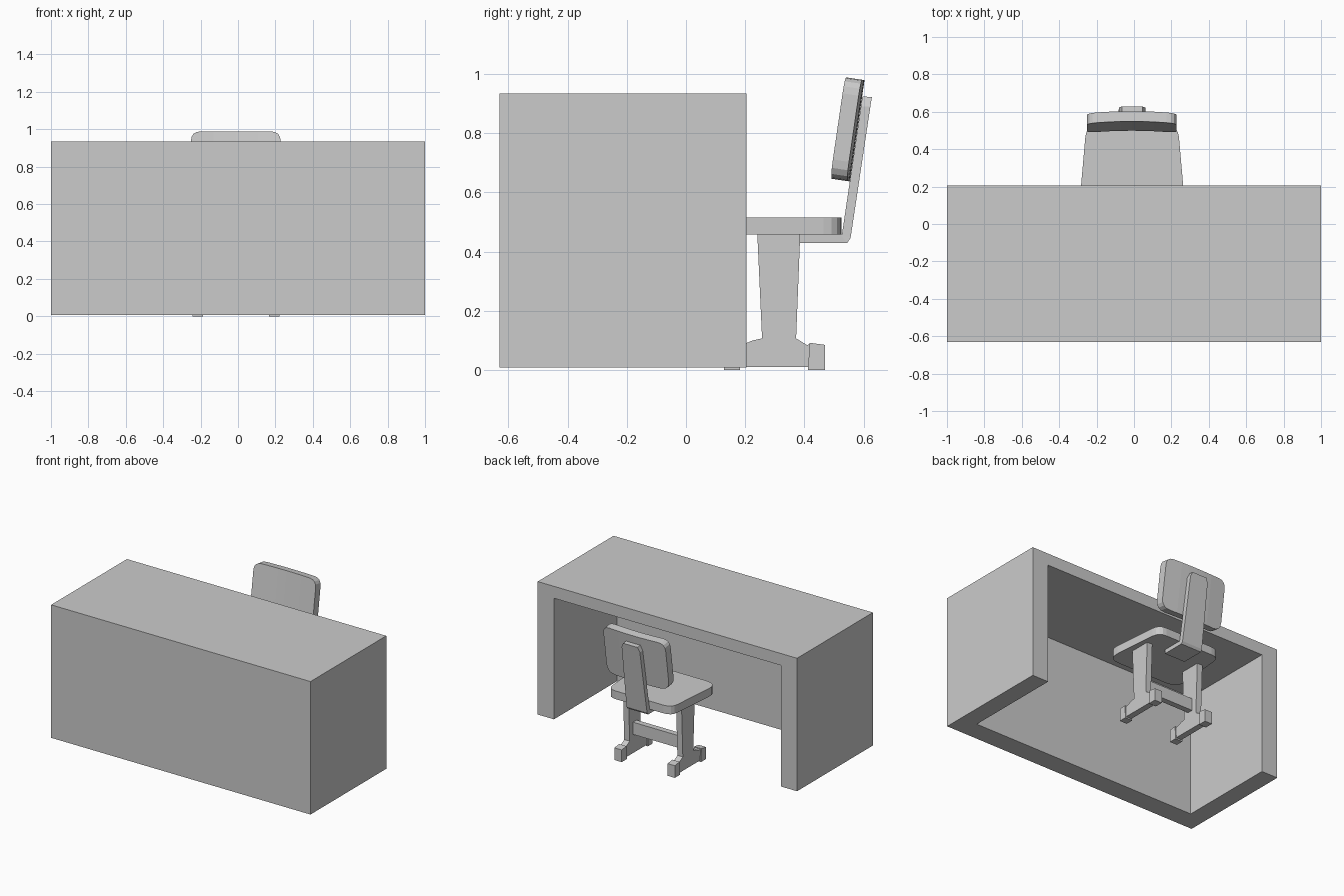
import bpy, bmesh, math
from mathutils import Vector, Matrix

if "Cube" in bpy.data.objects:
    bpy.data.objects.remove(bpy.data.objects["Cube"])

CX = -0.01  # chair centre line


def add(name, bm):
    bmesh.ops.recalc_face_normals(bm, faces=bm.faces)
    me = bpy.data.meshes.new(name)
    bm.to_mesh(me)
    bm.free()
    ob = bpy.data.objects.new(name, me)
    bpy.context.collection.objects.link(ob)
    return ob


def prism_bm(pts, axis, lo, hi):
    """Extrude a 2D outline along an axis (x: pts are y,z / y: x,z / z: x,y)."""
    put = {'x': lambda p, d: (d, p[0], p[1]),
           'y': lambda p, d: (p[0], d, p[1]),
           'z': lambda p, d: (p[0], p[1], d)}[axis]
    bm = bmesh.new()
    a = [bm.verts.new(put(p, lo)) for p in pts]
    b = [bm.verts.new(put(p, hi)) for p in pts]
    bm.faces.new(a)
    bm.faces.new(b[::-1])
    n = len(pts)
    for i in range(n):
        bm.faces.new((a[i], a[(i + 1) % n], b[(i + 1) % n], b[i]))
    return bm


def prism(name, pts, axis, lo, hi):
    return add(name, prism_bm(pts, axis, lo, hi))


def box(name, x0, x1, y0, y1, z0, z1):
    return prism(name, [(x0, y0), (x1, y0), (x1, y1), (x0, y1)], 'z', z0, z1)


def rounded(corners, steps=4):
    """Round each corner (x, y, radius) of a polygon with a quadratic curve."""
    out, n = [], len(corners)
    for i, (x, y, r) in enumerate(corners):
        c = Vector((x, y))
        a = c + (Vector(corners[i - 1][:2]) - c).normalized() * r
        b = c + (Vector(corners[(i + 1) % n][:2]) - c).normalized() * r
        for k in range(steps + 1):
            t = k / steps
            out.append(tuple(a * (1 - t) ** 2 + c * 2 * t * (1 - t) + b * t * t))
    return out


# Desk: solid block hollowed from the back and below
desk = box("desk", -1, 1, -0.63, 0.205, 0.008, 0.935)
cutter = box("knee_space_cutter", -0.875, 0.875, -0.49, 0.4, -0.2, 0.852)
cutter.hide_render = True
mod = desk.modifiers.new("knee_space", 'BOOLEAN')
mod.operation = 'DIFFERENCE'
mod.solver = 'EXACT'
mod.object = cutter
bpy.context.view_layer.objects.active = desk
bpy.ops.object.modifier_apply(modifier=mod.name)
bpy.data.objects.remove(cutter)

# Seat: tapered board with rounded corners
half = [(0.285, 0.07, 0.09), (0.245, 0.525, 0.06)]
seat = rounded([(CX + x, y, r) for x, y, r in half]
               + [(CX - x, y, r) for x, y, r in half[::-1]])
prism("seat", seat, 'z', 0.458, 0.515)

# Backrest: rounded board, bowed across its width, then tilted back
w, h = 0.24, 0.173
bm = prism_bm(rounded([(-w, -h, 0.065), (w, -h, 0.065), (w, h, 0.055), (-w, h, 0.055)]),
              'y', -0.0275, 0.0275)
for x in (-0.12, -0.06, 0, 0.06, 0.12):
    bmesh.ops.bisect_plane(bm, geom=bm.verts[:] + bm.edges[:] + bm.faces[:],
                           plane_co=(x, 0, 0), plane_no=(1, 0, 0))
for v in bm.verts:
    v.co.y -= 0.012 * (v.co.x / w) ** 2
bm.transform(Matrix.Translation((CX - 0.002, 0.551, 0.8125))
             @ Matrix.Rotation(math.radians(-8.3), 4, 'X'))
add("backrest", bm)

# Back support: bent strip, narrowing towards a chamfered top
inner = [(0.385, 0.458), (0.527, 0.458), (0.591, 0.89), (0.596, 0.925)]
outer = [(0.385, 0.43), (0.545, 0.43), (0.556, 0.446), (0.623, 0.89), (0.628, 0.922)]
inner.insert(1, (0.52, 0.458))
widths = [0.08, 0.08, 0.079, 0.07, 0.055]
bm = bmesh.new()
rings = []
for (iy, iz), (oy, oz), hw in zip(inner, outer, widths):
    rings.append([bm.verts.new(p) for p in ((CX - hw, iy, iz), (CX + hw, iy, iz),
                                            (CX + hw, oy, oz), (CX - hw, oy, oz))])
for a, b in zip(rings, rings[1:]):
    for i in range(4):
        j = (i + 1) % 4
        bm.faces.new((a[i], a[j], b[j], b[i]))
bm.faces.new(rings[0])
bm.faces.new(rings[-1])
add("back_support", bm)

# Legs: tapered column and shaped foot in one profile, with end blocks
profile = [(0.18, 0.01), (0.43, 0.01), (0.43, 0.088), (0.408, 0.085), (0.372, 0.107),
           (0.386, 0.46), (0.241, 0.46), (0.257, 0.107), (0.225, 0.1),
           (0.19, 0.085), (0.165, 0.088), (0.165, 0.01)]
for side, s in (("left", -1), ("right", 1)):
    x = CX + s * 0.205
    prism(side + "_leg", profile, 'x', x - 0.021, x + 0.021)
    for end, pts in (("rear", [(0.412, 0.003), (0.47, 0.003), (0.47, 0.085), (0.418, 0.092)]),
                     ("front", [(0.128, 0.003), (0.182, 0.003), (0.178, 0.092), (0.128, 0.085)])):
        prism(f"{side}_{end}_foot", [(y, 0.0 if z < 0.01 else z) for y, z in pts],
              'x', x - 0.028, x + 0.028)

# Crossbar between the legs
box("crossbar", CX - 0.19, CX + 0.19, 0.295, 0.335, 0.14, 0.225)
